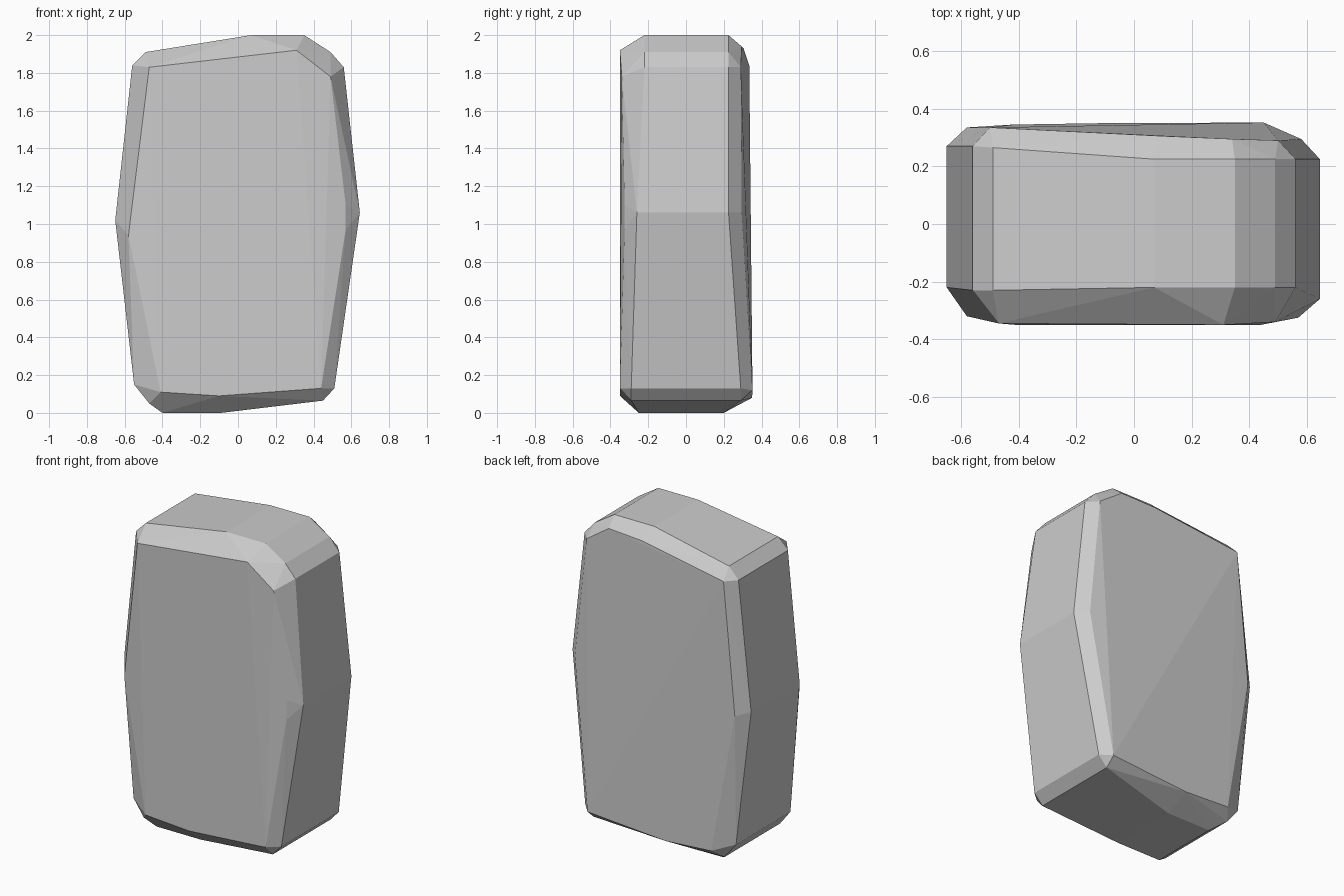
import bpy, bmesh, math

# side wall of the slab: x, z, front y, back y
wall = [
    (-0.65, 1.02, -0.22, 0.27), (-0.56, 1.84, -0.23, 0.27), (-0.49, 1.91, -0.23, 0.265),
    (0.07, 2.0, -0.22, 0.225), (0.35, 2.0, -0.22, 0.225), (0.49, 1.91, -0.22, 0.225),
    (0.56, 1.83, -0.22, 0.225), (0.645, 1.06, -0.26, 0.225), (0.51, 0.13, -0.29, 0.29),
    (0.45, 0.065, -0.29, 0.29), (-0.09, 0.0, -0.25, 0.2), (-0.40, 0.0, -0.25, 0.2),
    (-0.47, 0.05, -0.28, 0.28), (-0.55, 0.15, -0.27, 0.28),
]
# flat front and back outlines inside the chamfer: x, y, z
front = [
    (-0.47, -0.345, 1.83), (0.31, -0.35, 1.92), (0.49, -0.34, 1.78),
    (0.57, -0.325, 1.10), (0.57, -0.325, 0.97), (0.44, -0.35, 0.13),
    (-0.10, -0.35, 0.09), (-0.41, -0.35, 0.11), (-0.58, -0.32, 0.94),
]
back = [
    (-0.50, 0.335, 1.84), (0.10, 0.305, 1.93), (0.34, 0.295, 1.94),
    (0.50, 0.29, 1.83), (0.58, 0.295, 1.06), (0.45, 0.352, 0.12),
    (-0.10, 0.35, 0.08), (-0.42, 0.345, 0.10), (-0.58, 0.335, 1.0),
]

# chamfered stone slab, wrapped around the outlines
bm = bmesh.new()
for x, z, y0, y1 in wall:
    bm.verts.new((x, y0, z))
    bm.verts.new((x, y1, z))
for p in front + back:
    bm.verts.new(p)
bmesh.ops.convex_hull(bm, input=bm.verts[:])
loose = [v for v in bm.verts if not v.link_faces]
bmesh.ops.delete(bm, geom=loose, context='VERTS')
bmesh.ops.dissolve_limit(bm, angle_limit=math.radians(1.5),
                         verts=bm.verts[:], edges=bm.edges[:])
bmesh.ops.recalc_face_normals(bm, faces=bm.faces[:])
mesh = bpy.data.meshes.new("stone_slab")
bm.to_mesh(mesh)
bm.free()
slab = bpy.data.objects.new("stone_slab", mesh)
bpy.context.collection.objects.link(slab)
